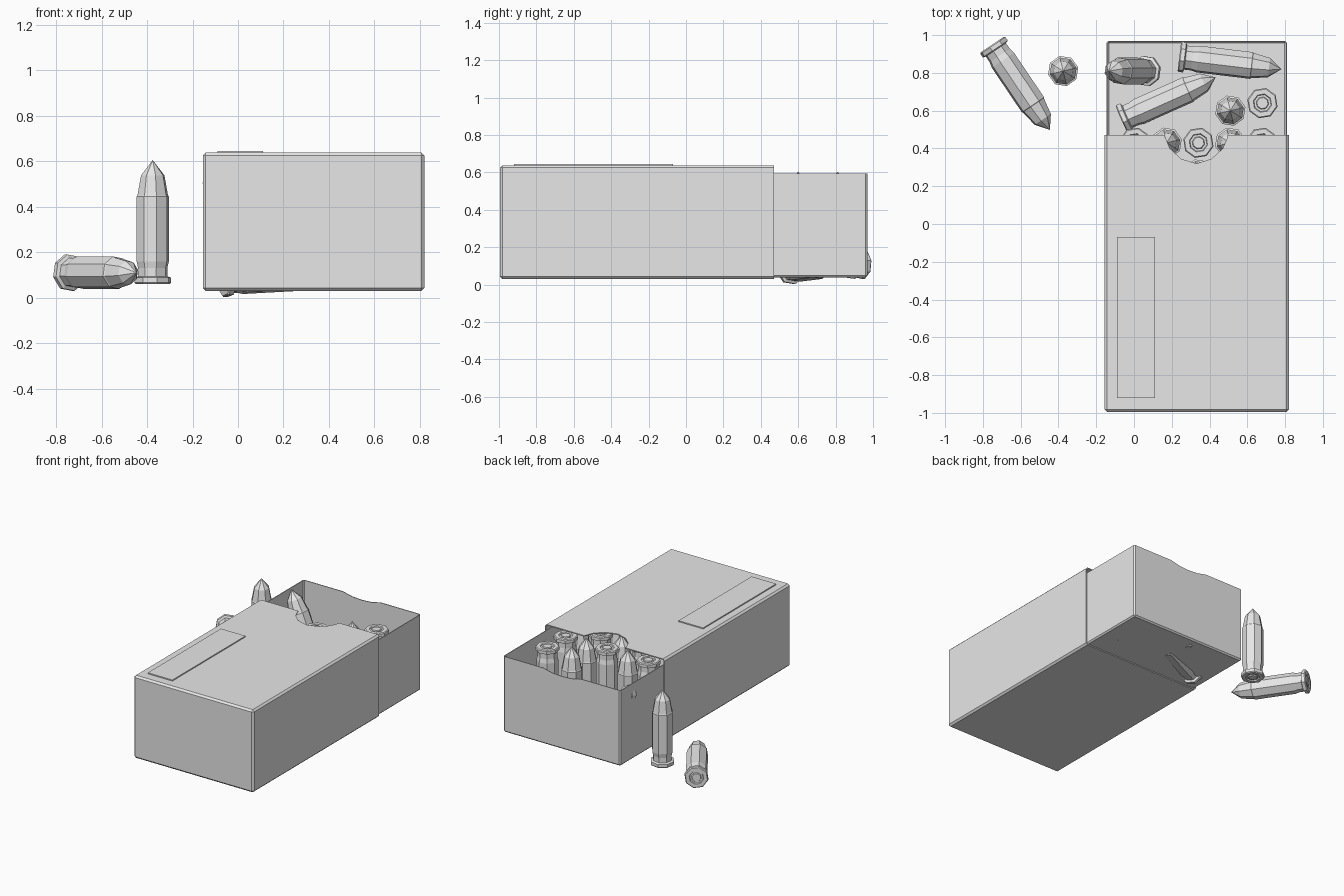
import bpy, bmesh, math
from mathutils import Vector, Matrix

cube = bpy.data.objects.get("Cube")
if cube:
    bpy.data.objects.remove(cube, do_unlink=True)

grey = bpy.data.materials.new("plain_grey")
grey.use_nodes = True
grey.diffuse_color = (0.8, 0.8, 0.8, 1)
grey.node_tree.nodes["Principled BSDF"].inputs["Base Color"].default_value = (0.8, 0.8, 0.8, 1)


def add_object(name, bm):
    bmesh.ops.recalc_face_normals(bm, faces=bm.faces)
    mesh = bpy.data.meshes.new(name)
    bm.to_mesh(mesh)
    bm.free()
    mesh.materials.append(grey)
    ob = bpy.data.objects.new(name, mesh)
    bpy.context.collection.objects.link(ob)
    return ob


def box(lo, hi):
    bm = bmesh.new()
    lo, hi = Vector(lo), Vector(hi)
    size = Matrix.Diagonal((hi - lo).to_4d())
    bmesh.ops.create_cube(bm, size=1, matrix=Matrix.Translation((lo + hi) / 2) @ size)
    return bm


def open_box(name, lo, hi, open_dir, bevel, thickness):
    """Bevelled thin-walled box with the face towards open_dir missing."""
    bm = box(lo, hi)
    open_dir = Vector(open_dir)
    bm.normal_update()
    gone = [f for f in bm.faces if f.normal.dot(open_dir) > 0.9]
    bmesh.ops.delete(bm, geom=gone, context='FACES')
    edges = [e for e in bm.edges if len(e.link_faces) == 2]
    bmesh.ops.bevel(bm, geom=edges, offset=bevel, segments=1, affect='EDGES')
    ob = add_object(name, bm)
    # orient outward: the open shell's normals must point away from its centre
    centre = (Vector(lo) + Vector(hi)) / 2
    face = ob.data.polygons[0]
    if face.normal.dot(face.center - centre) < 0:
        ob.data.flip_normals()
    solid = ob.modifiers.new("walls", 'SOLIDIFY')
    solid.thickness = thickness
    solid.offset = -1
    return ob


def cut(target, outline, direction):
    """Cut a prism, swept from outline along direction, out of target."""
    bm = bmesh.new()
    face = bm.faces.new([bm.verts.new(p) for p in outline])
    swept = bmesh.ops.extrude_face_region(bm, geom=[face])["geom"]
    bmesh.ops.translate(bm, vec=direction, verts=[v for v in swept if isinstance(v, bmesh.types.BMVert)])
    cutter = add_object("notch_cutter", bm)
    cutter.hide_render = True
    mod = target.modifiers.new("notch", 'BOOLEAN')
    mod.operation = 'DIFFERENCE'
    mod.solver = 'EXACT'
    mod.object = cutter
    bpy.context.view_layer.objects.active = target
    for m in list(target.modifiers):
        bpy.ops.object.modifier_apply(modifier=m.name)
    bpy.data.objects.remove(cutter, do_unlink=True)


# Outer sleeve with a thumb notch in its top
sleeve = open_box("sleeve", (-0.155, -0.995, 0.03), (0.82, 0.47, 0.638), (0, 1, 0), 0.013, 0.008)
notch = [(0.165, 0.5), (0.165, 0.46), (0.19, 0.4), (0.25, 0.345), (0.33, 0.32),
         (0.41, 0.345), (0.47, 0.4), (0.495, 0.46), (0.495, 0.5)]
cut(sleeve, [(x, y, 0.58) for x, y in notch], (0, 0, 0.2))

# Raised label plate on the sleeve
add_object("label_plate", box((-0.09, -0.92, 0.638), (0.11, -0.07, 0.646)))

# Inner tray with a shallow dip in its back wall
tray = open_box("tray", (-0.145, -0.48, 0.038), (0.81, 0.97, 0.595), (0, 0, 1), 0.01, 0.006)
dip = [(0.18, 0.62), (0.18, 0.594), (0.25, 0.578), (0.33, 0.573),
       (0.41, 0.578), (0.48, 0.594), (0.48, 0.62)]
cut(tray, [(x, 0.9, z) for x, z in dip], (0, 0.15, 0))

# Eight-sided cartridge: radius and height, from primer to tip
LENGTH = 0.545
PROFILE = [(0.03, 0), (0.034, 0.008), (0.046, 0.008), (0.05, 0), (0.076, 0), (0.082, 0.006),
           (0.082, 0.028), (0.066, 0.034), (0.066, 0.07), (0.073, 0.1), (0.073, 0.385),
           (0.069, 0.39), (0.053, 0.478)]


def cartridge(name, base, tip):
    bm = bmesh.new()
    sides = 8
    rings = []
    for r, h in PROFILE:
        angles = [math.tau * (i + 0.3) / sides for i in range(sides)]
        rings.append([bm.verts.new((r * math.cos(a), r * math.sin(a), h)) for a in angles])
    bm.faces.new(rings[0])
    point = bm.verts.new((0, 0, LENGTH))
    for i in range(sides):
        j = (i + 1) % sides
        for low, high in zip(rings, rings[1:]):
            bm.faces.new((low[i], low[j], high[j], high[i]))
        bm.faces.new((rings[-1][i], rings[-1][j], point))
    ob = add_object(name, bm)
    base = Vector(base)
    axis = Vector(tip) - base
    ob.matrix_world = Matrix.Translation(base) @ axis.to_track_quat('Z', 'Y').to_matrix().to_4x4()


def standing(name, x, y, up=True):
    low, high = (x, y, 0.06), (x, y, 0.605)
    if up:
        cartridge(name, low, high)
    else:
        cartridge(name, (x, y, 0.58), (x, y, 0.03))


# Packed rows alternating tip up and tip down
STEP = 0.168
for row in range(5):
    for col in range(5):
        standing("packed_cartridge", 0.005 + col * STEP, 0.43 - row * STEP, (row + col) % 2 == 1)
standing("packed_cartridge", 0.51, 0.6)
standing("packed_cartridge", 0.68, 0.64, False)

# Loose cartridges in the tray
cartridge("fallen_cartridge", (0.24, 0.885, 0.11), (0.78, 0.82, 0.11))
cartridge("fallen_cartridge", (-0.065, 0.555, 0.082), (0.44, 0.78, 0.11))
cartridge("leaning_cartridge", (0.07, 0.81, 0.08), (-0.13, 0.81, 0.58))

# Loose cartridges beside the box
standing("loose_standing_cartridge", -0.375, 0.81)
cartridge("loose_lying_cartridge", (-0.75, 0.95, 0.11), (-0.45, 0.505, 0.11))
